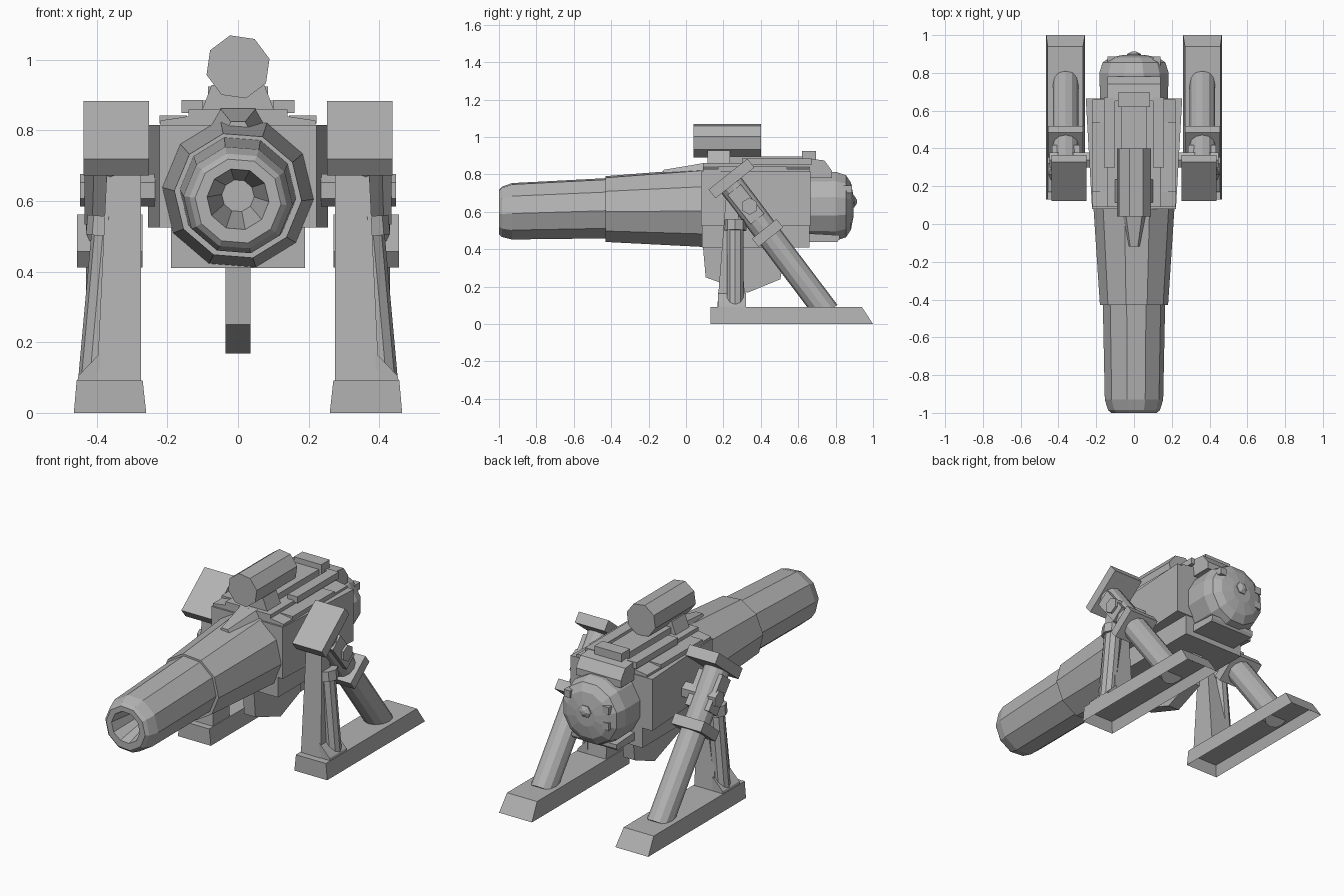
import bpy, bmesh, math
from mathutils import Matrix, Vector

if "Cube" in bpy.data.objects:
    bpy.data.objects.remove(bpy.data.objects["Cube"])

GREY = (0.45, 0.45, 0.45, 1)
metal = bpy.data.materials.new("plain_grey")
metal.use_nodes = True
metal.diffuse_color = GREY
for node in metal.node_tree.nodes:
    if node.type == 'BSDF_PRINCIPLED':
        node.inputs["Base Color"].default_value = GREY
parts = []


def finish(name, bm, mirror=False):
    bmesh.ops.recalc_face_normals(bm, faces=bm.faces)
    mesh = bpy.data.meshes.new(name)
    bm.to_mesh(mesh)
    bm.free()
    mesh.materials.append(metal)
    obj = bpy.data.objects.new(name, mesh)
    bpy.context.collection.objects.link(obj)
    if mirror:
        obj.modifiers.new("Mirror", 'MIRROR').use_mirror_merge = False
    parts.append(obj)
    return obj


def skin(bm, loops):
    """Join equal loops of points into a closed solid."""
    rings = [[bm.verts.new(p) for p in loop] for loop in loops]
    n = len(rings[0])
    for a, b in zip(rings, rings[1:]):
        for i in range(n):
            bm.faces.new((a[i], a[(i + 1) % n], b[(i + 1) % n], b[i]))
    bm.faces.new(rings[0])
    bm.faces.new(rings[-1])


def side_prism(name, profile, x0, x1, mirror=False):
    bm = bmesh.new()
    skin(bm, [[(x, y, z) for y, z in profile] for x in (x0, x1)])
    return finish(name, bm, mirror)


def front_prism(name, profile, y0, y1, grow=1.0):
    bm = bmesh.new()
    skin(bm, [[(x * k, y, z) for x, z in profile] for y, k in ((y0, 1), (y1, grow))])
    return finish(name, bm)


def block(name, x, y, z, mirror=False):
    profile = [(y[0], z[0]), (y[1], z[0]), (y[1], z[1]), (y[0], z[1])]
    return side_prism(name, profile, x[0], x[1], mirror)


def lathe(name, stations, sides, turn=0.0):
    """Stations are (y, radius, centre height)."""
    bm = bmesh.new()
    angles = [turn + math.tau * i / sides for i in range(sides)]
    skin(bm, [[(r * math.cos(a), y, c + r * math.sin(a)) for a in angles]
              for y, r, c in stations])
    return finish(name, bm)


def rod(name, p, q, radius, sides=10, mirror=False):
    p, q = Vector(p), Vector(q)
    bm = bmesh.new()
    turn = (q - p).to_track_quat('Z', 'Y').to_matrix().to_4x4()
    bmesh.ops.create_cone(bm, cap_ends=True, segments=sides, radius1=radius, radius2=radius,
                          depth=(q - p).length, matrix=Matrix.Translation((p + q) / 2) @ turn)
    return finish(name, bm, mirror)


def tilted_block(name, centre, size):
    """Mirrored block square to the sloping rear strut."""
    bm = bmesh.new()
    place = Matrix.Translation(centre) @ Matrix.Rotation(math.radians(38.5), 4, 'X')
    bmesh.ops.create_cube(bm, size=1, matrix=place @ Matrix.Diagonal((*size, 1)))
    return finish(name, bm, True)


# Barrel with hollow muzzle
lathe("barrel_muzzle", [(-0.4, 0.166, 0.62), (-0.93, 0.155, 0.603), (-0.985, 0.138, 0.6),
                        (-1, 0.122, 0.6), (-1, 0.088, 0.605), (-0.8, 0.046, 0.615)], 10, 0.55)
lathe("barrel_sleeve", [(-0.43, 0.165, 0.615), (-0.43, 0.181, 0.615), (0.1, 0.216, 0.622)], 10, 0.55)
lathe("barrel_fairing", [(-0.12, 0.04, 0.79), (0.1, 0.1, 0.775)], 6)

# Main housing, widening to the rear
front_prism("housing", [(-0.222, 0.525), (0.222, 0.525), (0.222, 0.815), (-0.222, 0.815)],
            0.08, 0.665, 1.15)
block("lower_housing", (-0.19, 0.19), (0.085, 0.66), (0.41, 0.53))
front_prism("housing_roof", [(-0.22, 0.81), (0.22, 0.81), (0.22, 0.828), (0.14, 0.84), (0.14, 0.86),
                             (-0.14, 0.86), (-0.14, 0.84), (-0.22, 0.828)], 0.09, 0.66)
block("roof_side_plates", (0.145, 0.222), (0.17, 0.54), (0.82, 0.842), True)
block("roof_rails", (0.1, 0.16), (0.3, 0.67), (0.85, 0.886), True)
block("roof_centre_rail", (-0.07, 0.07), (0.2, 0.68), (0.85, 0.895))
block("roof_rear_stop", (-0.085, 0.085), (0.62, 0.695), (0.85, 0.925))
side_prism("rear_bracket", [(0.65, 0.78), (0.65, 0.885), (0.74, 0.875), (0.78, 0.82), (0.78, 0.78)],
           -0.14, 0.14)

# Sight tube and its mount
lathe("sight_tube", [(0.04, 0.092, 0.98), (0.4, 0.092, 0.98)], 8, 0.25)
front_prism("sight_mount", [(-0.105, 0.85), (0.105, 0.85), (0.075, 0.928), (-0.075, 0.928)],
            0.115, 0.235)

# Rounded breech with knob, studs and tray
lathe("breech", [(0.65, 0.185, 0.63), (0.8, 0.19, 0.63), (0.855, 0.172, 0.63), (0.882, 0.13, 0.63),
                 (0.895, 0.06, 0.63)], 12, 0.26)
lathe("breech_knob", [(0.88, 0.036, 0.655), (0.9, 0.036, 0.655), (0.913, 0.012, 0.655)], 6)
for x, z in ((-0.12, 0.6), (-0.12, 0.69), (0.12, 0.72)):
    block("breech_stud", (x - 0.02, x + 0.02), (0.84, 0.888), (z - 0.02, z + 0.02))
side_prism("breech_tray", [(0.65, 0.44), (0.81, 0.44), (0.82, 0.455), (0.82, 0.475), (0.65, 0.485)],
           -0.14, 0.14)

# Keel below the housing
side_prism("keel", [(0.09, 0.42), (0.105, 0.25), (0.33, 0.168), (0.505, 0.24), (0.53, 0.42)],
           -0.035, 0.035)

# Hollow feet with sloped heels
bm = bmesh.new()
skin(bm, [[(0.26, 0.13, 0), (0.465, 0.13, 0), (0.465, 1, 0), (0.26, 1, 0)],
          [(0.27, 0.13, 0.092), (0.457, 0.13, 0.092), (0.457, 0.94, 0.092), (0.27, 0.94, 0.092)]])
bm.normal_update()
bmesh.ops.recalc_face_normals(bm, faces=bm.faces)
sole = min(bm.faces, key=lambda f: f.calc_center_median().z)
bmesh.ops.inset_region(bm, faces=[sole], thickness=0.025)
for v in sole.verts:
    v.co.z = 0.06
    v.co.y = min(v.co.y, 0.92)
finish("feet", bm, True)

# Front posts with flared base and outer struts
bm = bmesh.new()
skin(bm, [[(0.275, 0.167, 0.085), (0.4, 0.167, 0.085), (0.4, 0.32, 0.085), (0.275, 0.32, 0.085)],
          [(0.275, 0.217, 0.72), (0.37, 0.217, 0.72), (0.37, 0.27, 0.72), (0.275, 0.27, 0.72)]])
finish("front_posts", bm, True)
bm = bmesh.new()
skin(bm, [[(0.39, y, 0.085), (0.456, y, 0.085), (0.452, y, 0.105), (0.39, y, 0.17)]
          for y in (0.17, 0.32)])
finish("post_gussets", bm, True)
rod("outer_struts", (0.406, 0.263, 0.09), (0.368, 0.263, 0.51), 0.047, 10, True)
rod("outer_strut_caps", (0.371, 0.263, 0.5), (0.366, 0.263, 0.556), 0.06, 8, True)

# Sloping rear struts with collars, brackets and head plates
rod("rear_struts", (0.362, 0.225, 0.765), (0.362, 0.755, 0.062), 0.068, 12, True)
tilted_block("strut_collars", (0.363, 0.436, 0.487), (0.185, 0.168, 0.057))
tilted_block("strut_brackets", (0.36, 0.32, 0.64), (0.15, 0.09, 0.2))
tilted_block("head_plates", (0.345, 0.243, 0.778), (0.185, 0.265, 0.06))
rod("trunnions", (0.2, 0.34, 0.63), (0.448, 0.34, 0.63), 0.046, 6, True)

# Smooth round surfaces, keep hard edges
for obj in bpy.context.view_layer.objects:
    obj.select_set(obj in parts)
bpy.context.view_layer.objects.active = parts[0]
bpy.ops.object.shade_smooth_by_angle(angle=math.radians(46))
